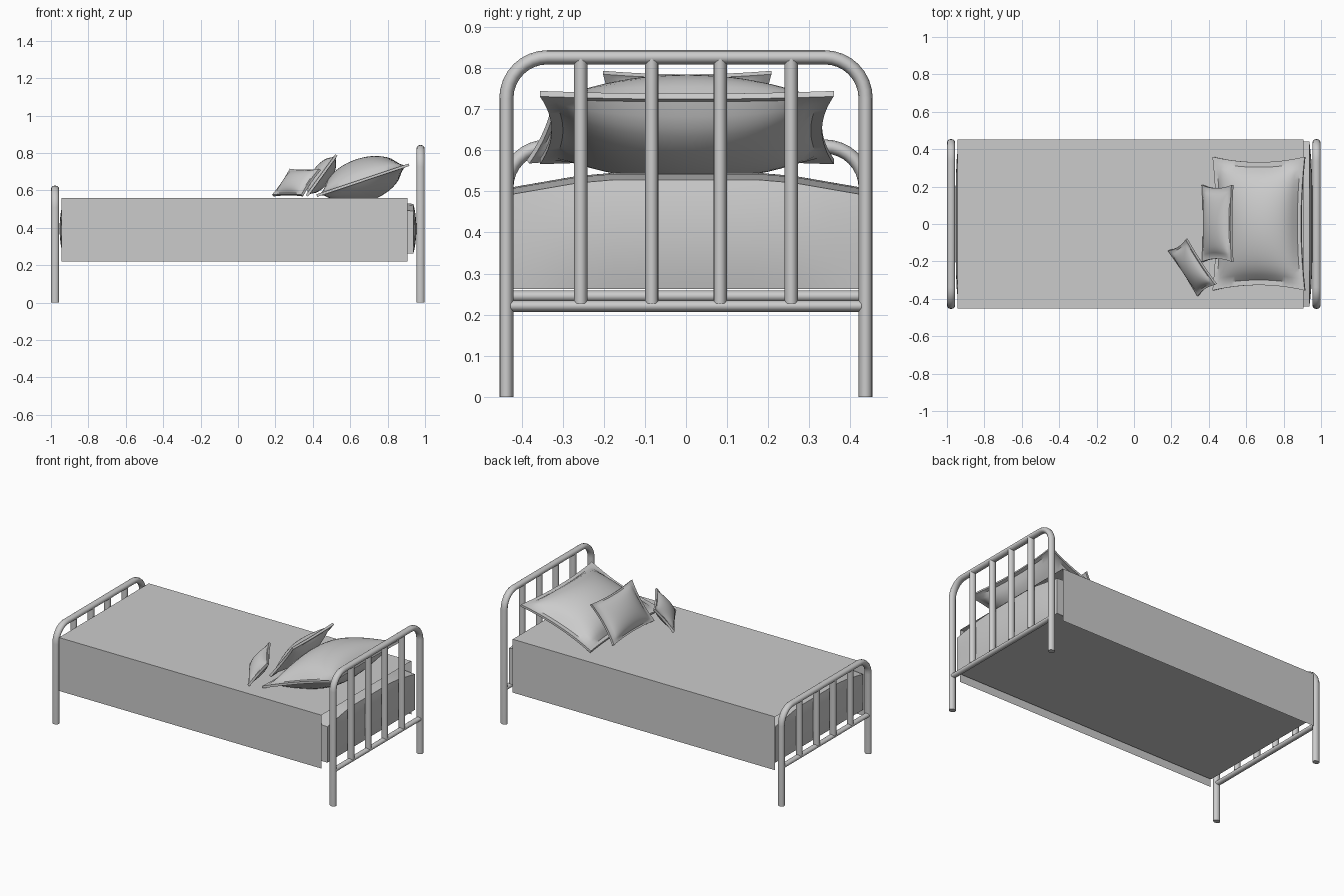
import bpy, bmesh, math

if "Cube" in bpy.data.objects:
    bpy.data.objects.remove(bpy.data.objects["Cube"])


def mesh_object(name, bm, smooth=True):
    bmesh.ops.recalc_face_normals(bm, faces=bm.faces)
    me = bpy.data.meshes.new(name)
    bm.to_mesh(me)
    bm.free()
    ob = bpy.data.objects.new(name, me)
    bpy.context.collection.objects.link(ob)
    if smooth:
        finish(ob)
    return ob


def finish(ob):
    bpy.ops.object.select_all(action='DESELECT')
    ob.select_set(True)
    bpy.context.view_layer.objects.active = ob
    if ob.type == 'CURVE':
        bpy.ops.object.convert(target='MESH')
    bpy.ops.object.shade_smooth_by_angle(angle=math.radians(40))


def tube(name, x, points, radius):
    cu = bpy.data.curves.new(name, 'CURVE')
    cu.dimensions = '3D'
    cu.bevel_depth = radius
    cu.bevel_resolution = 4
    cu.use_fill_caps = True
    sp = cu.splines.new('POLY')
    sp.points.add(len(points) - 1)
    for p, (y, z) in zip(sp.points, points):
        p.co = (0, y, z, 1)
    ob = bpy.data.objects.new(name, cu)
    bpy.context.collection.objects.link(ob)
    ob.location.x = x
    ob.scale.x = 1.25
    finish(bpy.context.scene.objects[name])


def bed_end(name, x, top, rail_z):
    # Arched frame with rounded corners
    w, r, zt = 0.437, 0.10, top - 0.016
    arc = [(w - r + r * math.cos(a), zt - r + r * math.sin(a))
           for a in (math.pi / 2 * i / 8 for i in range(9))]
    path = [(w, 0)] + arc + [(-y, z) for y, z in reversed(arc)] + [(-w, 0)]
    tube(name + "_frame", x, path, 0.0172)
    # Lower rail and spindles
    tube(name + "_rail", x, [(-w, rail_z), (w, rail_z)], 0.014)
    for i, y in enumerate((-0.256, -0.083, 0.083, 0.256)):
        tube(f"{name}_spindle_{i + 1}", x, [(y, rail_z + 0.006), (y, zt)], 0.0165)


def pillow(name, loc, length, width, h, tilt, yaw=0, pinch=0.08, flange=0.12):
    bm = bmesh.new()
    rims = []
    for side in (1, -1):
        vs = bmesh.ops.create_grid(bm, x_segments=24, y_segments=24, size=1)['verts']
        rims += [e for e in {e for v in vs for e in v.link_edges} if e.is_boundary]
        for v in vs:
            u, w = v.co.x, v.co.y
            a = max(0, 1 - (u / (1 - flange)) ** 2)
            b = max(0, 1 - (w / (1 - flange)) ** 2)
            v.co = (u * length / 2 * (1 - pinch * (1 - w * w)),
                    w * width / 2 * (1 - pinch * (1 - u * u)),
                    side * (0.007 + h * (a * b) ** 0.55))
    bmesh.ops.bridge_loops(bm, edges=rims)
    ob = mesh_object(name, bm)
    ob.location = loc
    ob.rotation_euler = (0, -math.radians(tilt), math.radians(yaw))


# Tubular head and foot
bed_end("headboard", 0.976, 0.842, 0.221)
bed_end("footboard", -0.978, 0.625, 0.245)

# Mattress with crowned top and bulging ends
bm = bmesh.new()
bmesh.ops.create_cube(bm, size=2)
bmesh.ops.subdivide_edges(bm, edges=bm.edges[:], cuts=9, use_grid_fill=True)
for v in bm.verts:
    x, y, z = v.co
    crown = 0.038 * max(0, (abs(y) - 0.5) / 0.5) - 0.017 * (1 - x ** 8)
    top = 0.528 - crown
    end = 0.016 * (1 - z * z) * (1 - y ** 4)
    v.co = (x * 0.938 + (math.copysign(end, x) if abs(x) > 0.99 else 0),
            y * 0.44, 0.262 + (z + 1) / 2 * (top - 0.262))
mesh_object("mattress", bm)

# Blanket: thin sheet draped over the sides, open at ends and underneath
bm = bmesh.new()
rows = [[bm.verts.new((x, y, z)) for y, z in
         ((-0.452, 0.22), (-0.452, 0.56), (0.452, 0.56), (0.452, 0.22))]
        for x in (-0.945, 0.905)]
for i in range(3):
    bm.faces.new((rows[0][i], rows[1][i], rows[1][i + 1], rows[0][i + 1]))
mesh_object("blanket", bm, smooth=False)

# Pillows
pillow("large_pillow", (0.668, 0.002, 0.655), 0.52, 0.715, 0.11, 18.5)
pillow("medium_cushion", (0.447, 0.003, 0.68), 0.27, 0.41, 0.045, 54)
pillow("small_cushion", (0.312, -0.232, 0.642), 0.18, 0.29, 0.035, 51, yaw=33)
